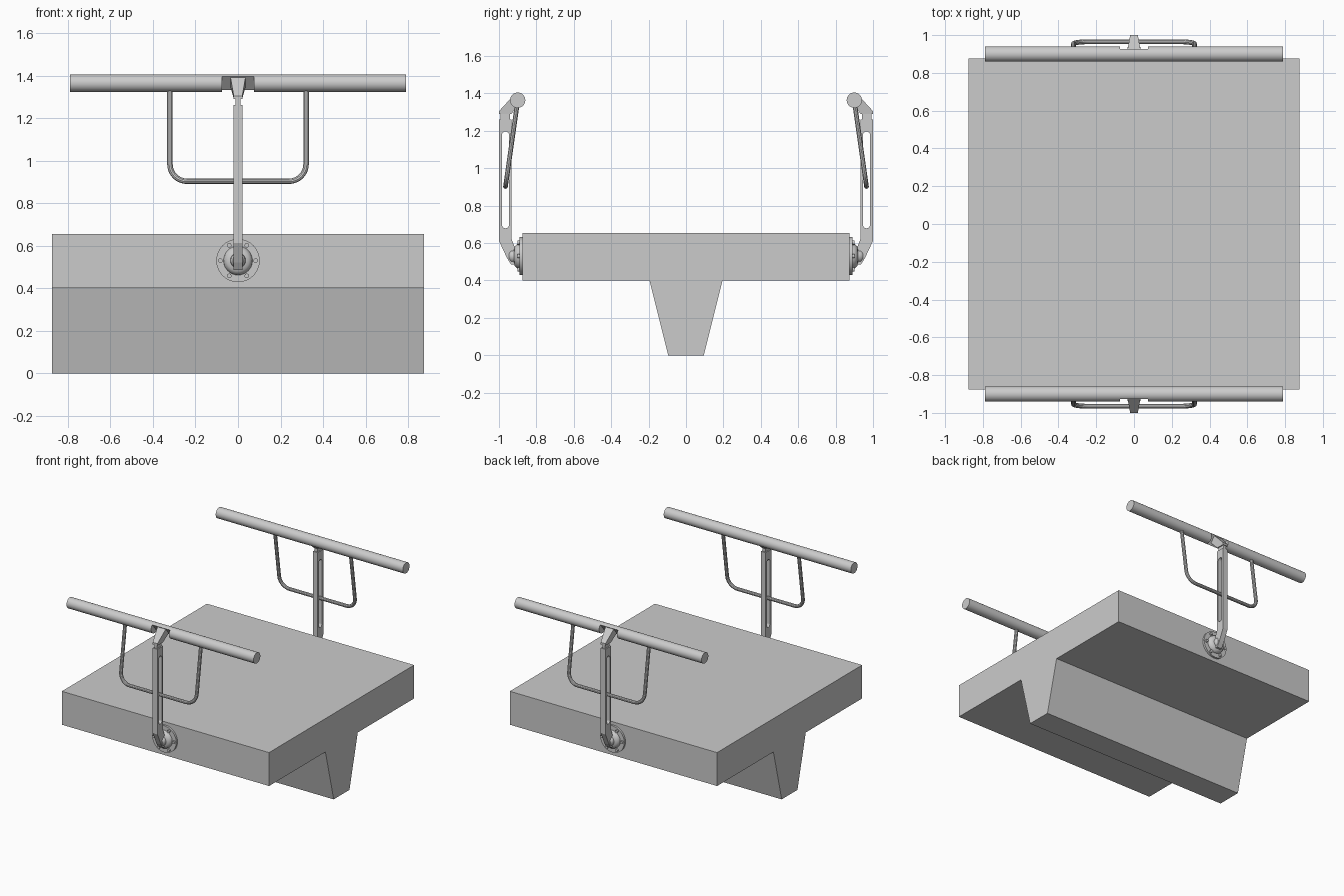
import bpy, bmesh
from math import pi, sin, cos, radians
from mathutils import Matrix, Vector

cube = bpy.data.objects.get("Cube")
if cube:
    bpy.data.objects.remove(cube)

grey = bpy.data.materials.new("light_grey")
grey.use_nodes = True
colour = (0.6, 0.6, 0.6, 1)
grey.diffuse_color = colour
grey.node_tree.nodes["Principled BSDF"].inputs["Base Color"].default_value = colour


def add(name, mesh, smooth=False):
    mesh.materials.clear()
    mesh.materials.append(grey)
    if smooth:
        mesh.shade_smooth()
        mesh.set_sharp_from_angle(angle=radians(35))
    ob = bpy.data.objects.new(name, mesh)
    bpy.context.collection.objects.link(ob)
    return ob


def from_bm(name, bm, smooth=False):
    bmesh.ops.recalc_face_normals(bm, faces=bm.faces)
    mesh = bpy.data.meshes.new(name)
    bm.to_mesh(mesh)
    bm.free()
    return add(name, mesh, smooth)


def prism(name, profile):
    """Side profile of (y, z, half width) points, spanned across x."""
    bm = bmesh.new()
    a = [bm.verts.new((-w, y, z)) for y, z, w in profile]
    b = [bm.verts.new((w, y, z)) for y, z, w in profile]
    bm.faces.new(a)
    bm.faces.new(b[::-1])
    for i in range(len(a)):
        bm.faces.new((a[i - 1], a[i], b[i], b[i - 1]))
    return from_bm(name, bm)


def cylinder(name, centre, radius, depth, axis, sides):
    bm = bmesh.new()
    turn = Vector((0, 0, 1)).rotation_difference(Vector(axis)).to_matrix().to_4x4()
    bmesh.ops.create_cone(bm, cap_ends=True, segments=sides, radius1=radius, radius2=radius,
                          depth=depth, matrix=Matrix.Translation(centre) @ turn)
    return from_bm(name, bm, True)


def evaluated(ob):
    graph = bpy.context.evaluated_depsgraph_get()
    return bpy.data.meshes.new_from_object(ob.evaluated_get(graph))


def cut(ob, cutter, smooth=False):
    mod = ob.modifiers.new("cut", 'BOOLEAN')
    mod.operation = 'DIFFERENCE'
    mod.solver = 'EXACT'
    mod.object = cutter
    mesh = evaluated(ob)
    name = ob.name
    bpy.data.objects.remove(ob)
    bpy.data.objects.remove(cutter)
    result = add(name, mesh, smooth)
    result.name = name
    return result


# Deck slab with its tapered keel
half = [(0, 0.655), (0.875, 0.655), (0.875, 0.4), (0.195, 0.4), (0.095, 0)]
outline = half[1:] + [(-y, z) for y, z in half[:0:-1]]
prism("deck", [(y, z, 0.875) for y, z in outline])

parts = []

# Top rail, half cut away where the bracket seats
rail_y, rail_z = -0.9, 1.364
rail = cylinder("rail", (0, rail_y, rail_z), 0.041, 1.58, (1, 0, 0), 32)
along, out = Vector((-0.64, 0.77)), Vector((-0.77, -0.64))
corners = [along * 0.1, along * -0.1, along * -0.1 + out * 0.1, along * 0.1 + out * 0.1]
notch = prism("notch", [(rail_y + c.x, rail_z + c.y, 0.075) for c in corners])
parts.append(cut(rail, notch, True))

# Flared bracket and its neck
parts.append(prism("rail_bracket", [
    (-1.0, 1.29, 0.02), (-0.935, 1.29, 0.02), (-0.885, 1.346, 0.035),
    (-0.922, 1.39, 0.035), (-1.0, 1.305, 0.02)]))
parts.append(prism("bracket_neck", [
    (-0.993, 1.255, 0.012), (-0.942, 1.255, 0.012), (-0.942, 1.295, 0.012), (-0.993, 1.295, 0.012)]))

# Slotted post with a foot bent towards the deck
post = prism("post", [(y, z, 0.02) for y, z in [
    (-1.0, 1.262), (-0.932, 1.262), (-0.932, 0.62), (-0.908, 0.56), (-0.908, 0.485),
    (-0.935, 0.485), (-0.957, 0.52), (-1.0, 0.612)]])
slot = []
for end, start in ((1.178, 0), (0.698, pi)):
    for i in range(9):
        t = start + pi * i / 8
        slot.append((-0.965 + 0.019 * cos(t), end + 0.019 * sin(t), 0.1))
parts.append(cut(post, prism("slot", slot)))

# Round flange and domed hub, turned about y
bm = bmesh.new()
turned = [(0, -0.86), (0.102, -0.86), (0.102, -0.89), (0.068, -0.89), (0.065, -0.903),
          (0.052, -0.916), (0.036, -0.92), (0.034, -0.935), (0.024, -0.946), (0, -0.95)]
ring = [bm.verts.new((r, y, 0.53)) for r, y in turned]
edges = [bm.edges.new(pair) for pair in zip(ring, ring[1:])]
bmesh.ops.spin(bm, geom=ring + edges, cent=(0, 0, 0.53), axis=(0, 1, 0), angle=2 * pi, steps=32)
bmesh.ops.remove_doubles(bm, verts=bm.verts, dist=0.0005)
parts.append(from_bm("hub", bm, True))

# Flange bolts
for i in range(6):
    t = i * pi / 3
    spot = (0.083 * cos(t), -0.892, 0.53 + 0.083 * sin(t))
    parts.append(cylinder(f"bolt_{i + 1}", spot, 0.011, 0.02, (0, 1, 0), 12))

# Bent handle hanging from the rail through the slot
corner = 0.08
right = [(0.32, 1.345)]
for i in range(9):
    t = i * pi / 16
    right.append((0.32 - corner + corner * cos(t), 0.903 + corner - corner * sin(t)))
path = right + [(-x, z) for x, z in reversed(right)]
curve = bpy.data.curves.new("handle", 'CURVE')
curve.dimensions = '3D'
curve.bevel_depth = 0.013
curve.bevel_resolution = 3
curve.use_fill_caps = True
spline = curve.splines.new('POLY')
spline.points.add(len(path) - 1)
for point, (x, z) in zip(spline.points, path):
    lean = (1.345 - z) / 0.442
    point.co = (x, -0.902 - 0.063 * lean, z, 1)
wire = bpy.data.objects.new("handle_path", curve)
bpy.context.collection.objects.link(wire)
handle = evaluated(wire)
bpy.data.objects.remove(wire)
parts.append(add("handle", handle, True))

# Same assembly on the back
for ob in parts:
    name = ob.name
    ob.name = "front_" + name
    back = ob.copy()
    back.name = "back_" + name
    back.rotation_euler.z = pi
    bpy.context.collection.objects.link(back)
